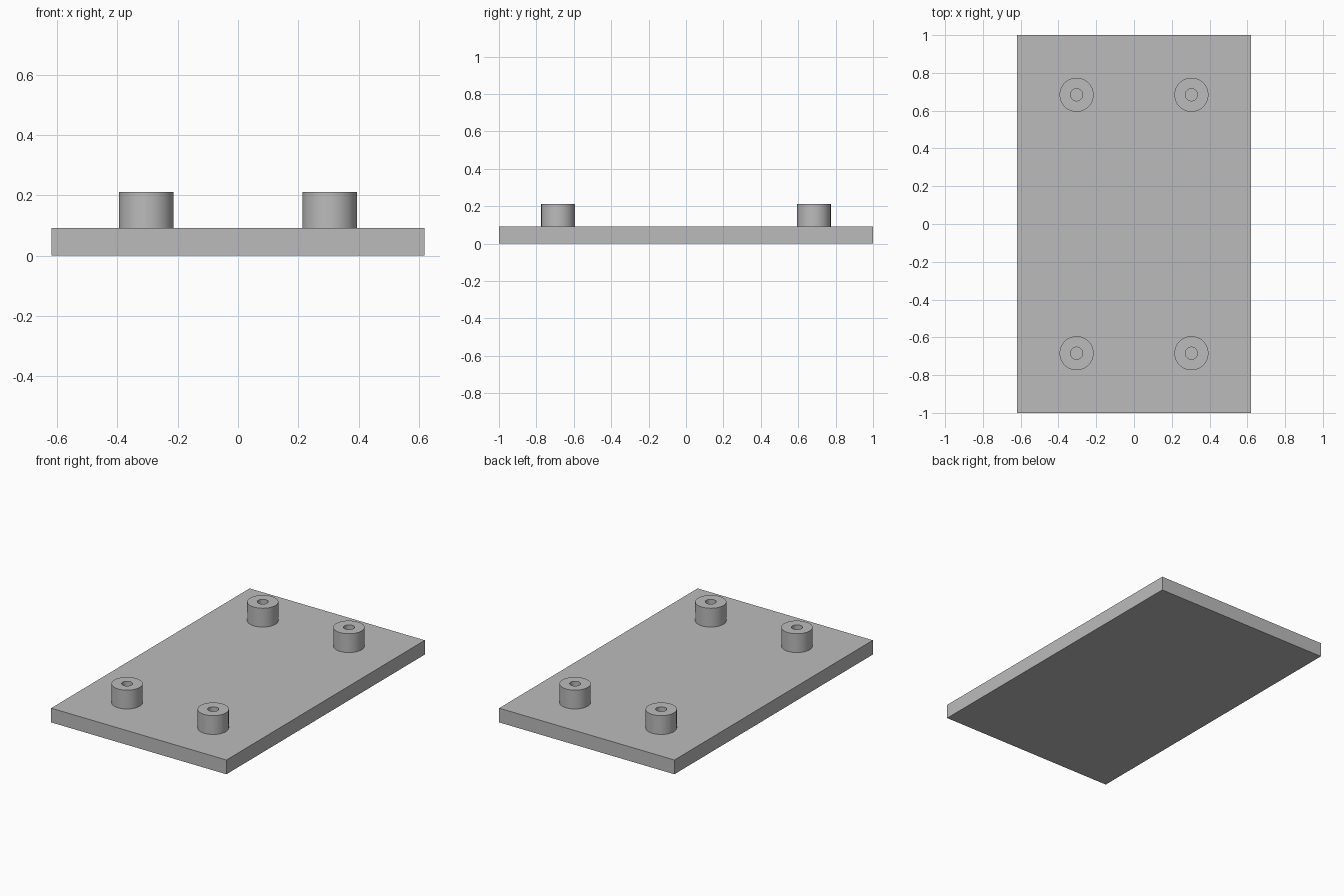
import bpy, bmesh, math
from mathutils import Matrix, Vector

cube = bpy.data.objects.get("Cube")
if cube:
    bpy.data.objects.remove(cube, do_unlink=True)

WIDTH, LENGTH, THICK = 1.237, 2.0, 0.091
TOP, OUTER, BORE = 0.211, 0.09, 0.032
POST_X, POST_Y = 0.304, 0.684

grey = bpy.data.materials.new("plain grey")
grey.use_nodes = True
colour = (0.5, 0.5, 0.5, 1)
grey.diffuse_color = colour
grey.node_tree.nodes["Principled BSDF"].inputs["Base Color"].default_value = colour


def add_object(name, bm):
    bmesh.ops.recalc_face_normals(bm, faces=bm.faces)
    mesh = bpy.data.meshes.new(name)
    bm.to_mesh(mesh)
    bm.free()
    mesh.materials.append(grey)
    obj = bpy.data.objects.new(name, mesh)
    bpy.context.collection.objects.link(obj)
    return obj


# Flat base plate
bm = bmesh.new()
bmesh.ops.create_cube(bm, size=1, matrix=Matrix.Translation((0, 0, THICK / 2))
                      @ Matrix.Diagonal((WIDTH, LENGTH, THICK, 1)))
add_object("base_plate", bm)


# Hollow standoff: a wall profile spun round its axis, the plate closes the bore
def standoff(name, x, y):
    bm = bmesh.new()
    profile = [(BORE, THICK), (BORE, TOP), (OUTER, TOP), (OUTER, THICK)]
    verts = [bm.verts.new((r, 0, z)) for r, z in profile]
    edges = [bm.edges.new(pair) for pair in zip(verts, verts[1:])]
    bmesh.ops.spin(bm, geom=verts + edges, cent=(0, 0, 0), axis=(0, 0, 1),
                   angle=math.tau, steps=64, use_merge=True)
    bmesh.ops.remove_doubles(bm, verts=bm.verts, dist=1e-5)
    bmesh.ops.recalc_face_normals(bm, faces=bm.faces)
    # Make sure the rim faces upward
    rim = max(bm.faces, key=lambda f: abs(f.normal.z))
    flip = rim.normal.z < 0
    obj = add_object(name, bm)
    if flip:
        obj.data.flip_normals()
    obj.location = Vector((x, y, 0))
    bpy.ops.object.select_all(action="DESELECT")
    obj.select_set(True)
    bpy.context.view_layer.objects.active = obj
    bpy.ops.object.shade_smooth_by_angle(angle=math.radians(30))


for end, sy in (("front", -1), ("back", 1)):
    for side, sx in (("right", -1), ("left", 1)):
        standoff(f"{end}_{side}_standoff", sx * POST_X, sy * POST_Y)
